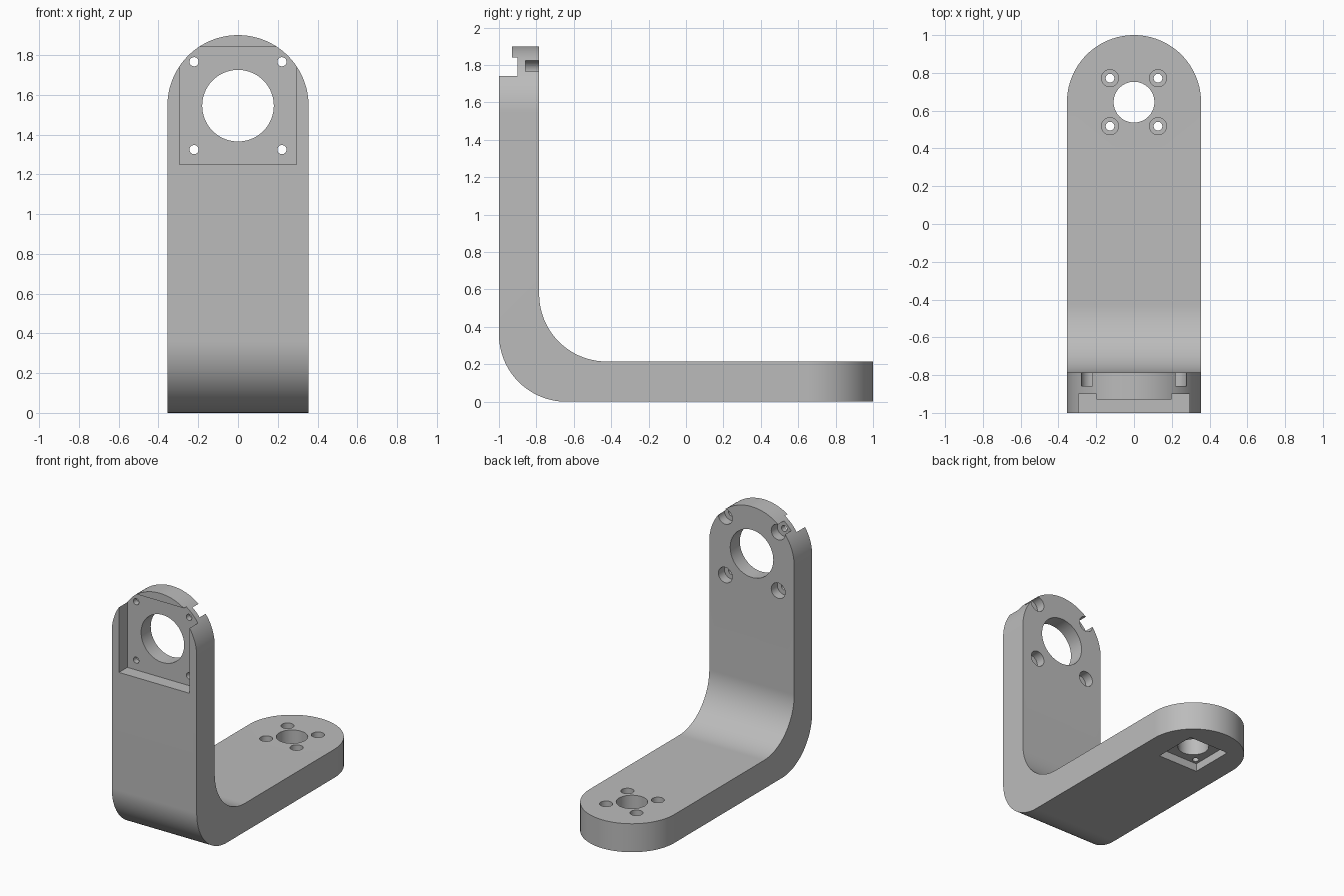
import bpy, bmesh, math
from mathutils import Matrix, Vector

default = bpy.data.objects.get("Cube")
if default:
    bpy.data.objects.remove(default, do_unlink=True)

HALF = 0.355          # half width, also radius of the rounded ends
THICK = 0.215         # plate thickness
BEND = 0.36           # radius of both bend surfaces
TOP = Vector((0, -1, 1.545))    # centre of upright's rounded end (front face)
FOOT = Vector((0, 0.645, 0))    # centre of foot's rounded end (underside)
STEPS = 40

grey = bpy.data.materials.new("light grey")
grey.use_nodes = True
grey.diffuse_color = (0.5, 0.5, 0.5, 1)
grey.node_tree.nodes["Principled BSDF"].inputs["Base Color"].default_value = (0.5, 0.5, 0.5, 1)


def make_object(name, bm):
    bmesh.ops.recalc_face_normals(bm, faces=bm.faces)
    mesh = bpy.data.meshes.new(name)
    bm.to_mesh(mesh)
    bm.free()
    mesh.materials.append(grey)
    obj = bpy.data.objects.new(name, mesh)
    bpy.context.collection.objects.link(obj)
    return obj


def cut(target, bm):
    """Subtract a temporary solid from the target."""
    cutter = make_object("cutter", bm)
    cutter.hide_render = True
    mod = target.modifiers.new("cut", 'BOOLEAN')
    mod.operation = 'DIFFERENCE'
    mod.solver = 'EXACT'
    mod.object = cutter
    bpy.context.view_layer.objects.active = target
    bpy.ops.object.modifier_apply(modifier=mod.name)
    bpy.data.objects.remove(cutter, do_unlink=True)


def cut_box(target, low, high):
    bm = bmesh.new()
    low, high = Vector(low), Vector(high)
    bmesh.ops.create_cube(bm, size=1, matrix=Matrix.Translation((low + high) / 2)
                          @ Matrix.Diagonal((high - low).to_4d()))
    cut(target, bm)


def cut_hole(target, start, end, radius, sides=48):
    bm = bmesh.new()
    start, end = Vector(start), Vector(end)
    axis = end - start
    turn = axis.to_track_quat('Z', 'Y').to_matrix().to_4x4()
    bmesh.ops.create_cone(bm, cap_ends=True, segments=sides, radius1=radius, radius2=radius,
                          depth=axis.length, matrix=Matrix.Translation((start + end) / 2) @ turn)
    cut(target, bm)


# Bent plate: sections of (outer point, inner point, half width) from top to foot
sections = []
quarter = [math.pi / 2 * i / STEPS for i in range(STEPS + 1)]
for a in reversed(quarter):
    z = TOP.z + HALF * math.sin(a)
    sections.append(((-1, z), (THICK - 1, z), HALF * math.cos(a)))
for a in quarter:
    c, s = math.cos(a), math.sin(a)
    outer = (-1 + BEND * (1 - c), BEND * (1 - s))
    sections.append((outer, (outer[0] + THICK, outer[1] + THICK), HALF))
for a in quarter:
    y = FOOT.y + HALF * math.sin(a)
    sections.append(((y, 0), (y, THICK), HALF * math.cos(a)))

bm = bmesh.new()
rings = [[bm.verts.new((x, *p)) for x, p in ((-w, o), (w, o), (w, i), (-w, i))]
         for o, i, w in sections]
for r, s in zip(rings, rings[1:]):
    for k in range(4):
        n = (k + 1) % 4
        bm.faces.new((r[k], r[n], s[n], s[k]))
bmesh.ops.remove_doubles(bm, verts=bm.verts, dist=1e-5)
bracket = make_object("angle_bracket", bm)

# Upright: square seat in front, thinned lip above it, large bore
cut_box(bracket, (-0.295, -1.1, 1.25), (0.295, -0.9, 1.84))
cut_box(bracket, (-0.295, -1.1, 1.8), (0.295, -0.93, 2))
cut_hole(bracket, (0, -1.1, TOP.z), (0, -0.7, TOP.z), 0.18, 96)

# Foot: square seat underneath, smaller bore
cut_box(bracket, (-0.168, FOOT.y - 0.168, -0.1), (0.168, FOOT.y + 0.168, 0.06))
cut_hole(bracket, (0, FOOT.y, -0.1), (0, FOOT.y, 0.3), 0.108, 72)

# Counterbored screw holes around both bores
for sx in (-1, 1):
    for sv in (-1, 1):
        x, z = sx * 0.221, TOP.z + sv * 0.221
        cut_hole(bracket, (x, -1.1, z), (x, -0.7, z), 0.023)
        cut_hole(bracket, (x, -0.857, z), (x, -0.7, z), 0.058)
        x, y = sx * 0.127, FOOT.y + sv * 0.127
        cut_hole(bracket, (x, y, -0.1), (x, y, 0.3), 0.023)
        cut_hole(bracket, (x, y, 0.14), (x, y, 0.3), 0.045)

# Smooth curved surfaces, keep edges crisp
bpy.ops.object.select_all(action='DESELECT')
bracket.select_set(True)
bpy.context.view_layer.objects.active = bracket
bpy.ops.object.shade_smooth_by_angle(angle=math.radians(25))
